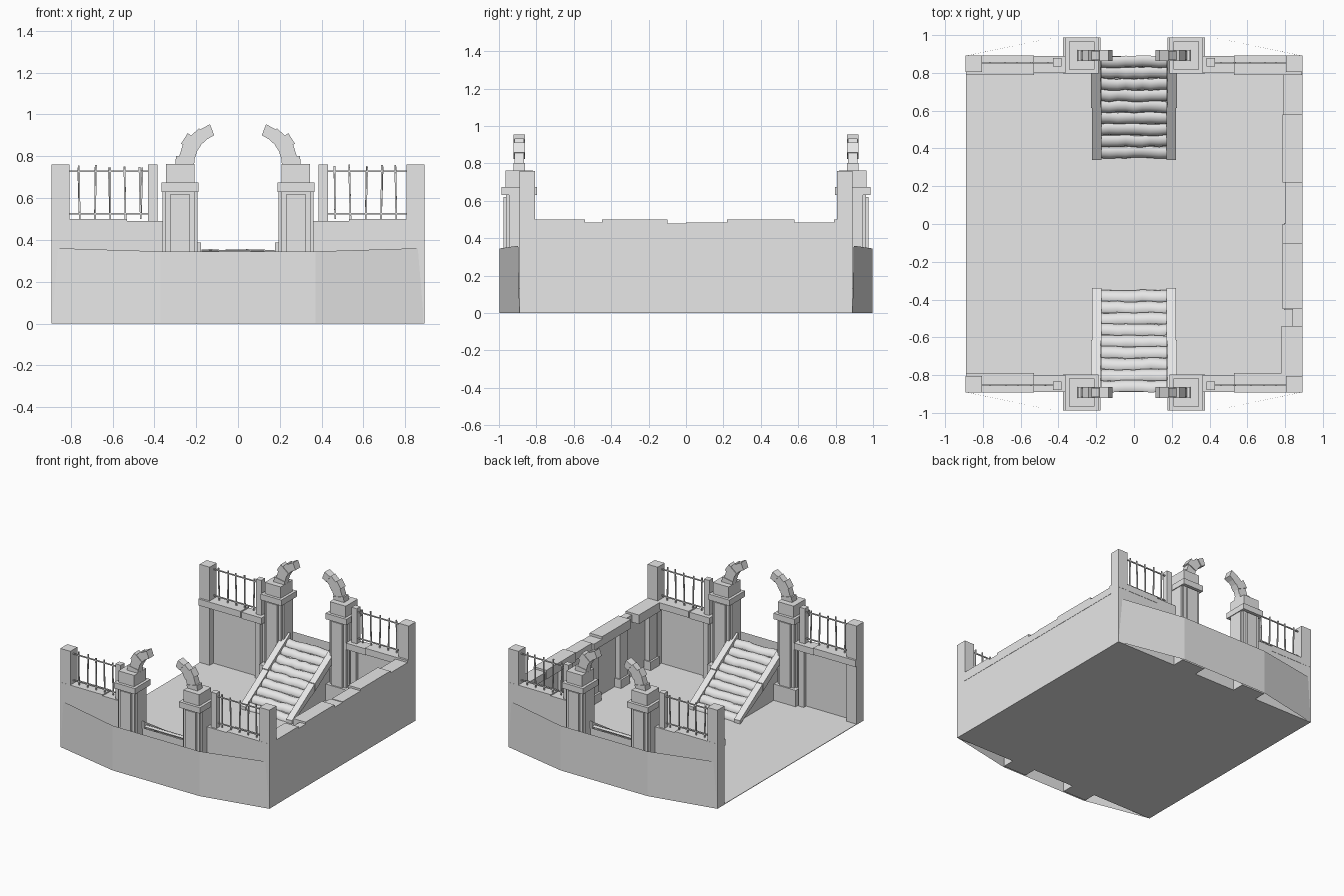
import bpy, bmesh, math, random
from mathutils import Vector

random.seed(4)
old = bpy.data.objects.get("Cube")
if old:
    bpy.data.objects.remove(old, do_unlink=True)

stone = bpy.data.materials.new("grey_stone")
stone.use_nodes = True
GREY = (0.8, 0.8, 0.8, 1)
stone.diffuse_color = GREY
stone.node_tree.nodes["Principled BSDF"].inputs["Base Color"].default_value = GREY


def finish(name, bm, smooth=False):
    mesh = bpy.data.meshes.new(name)
    bm.to_mesh(mesh)
    bm.free()
    mesh.materials.append(stone)
    for p in mesh.polygons:
        p.use_smooth = smooth
    ob = bpy.data.objects.new(name, mesh)
    bpy.context.collection.objects.link(ob)
    return ob


def add_box(bm, x, y, z):
    """Box from (low, high) pairs on each axis."""
    verts = bmesh.ops.create_cube(bm, size=1)["verts"]
    for v in verts:
        v.co = Vector([(a + b) / 2 + c * abs(b - a) for (a, b), c in zip((x, y, z), v.co)])
    return verts


def add_prism(bm, outline, place, low, high):
    """Extrude a 2D outline; place(u, v, w) gives the 3D point."""
    a = [bm.verts.new(place(u, v, low)) for u, v in outline]
    b = [bm.verts.new(place(u, v, high)) for u, v in outline]
    n = len(a)
    bm.faces.new(a)
    bm.faces.new(b[::-1])
    for i in range(n):
        bm.faces.new((a[i], b[i], b[(i + 1) % n], a[(i + 1) % n]))
    bmesh.ops.recalc_face_normals(bm, faces=bm.faces)


def span(s, a, b):
    return tuple(sorted((s * a, s * b)))


def around(c, h):
    return (c - h, c + h)


# Floor
bm = bmesh.new()
add_box(bm, (-0.89, 0.89), (-0.89, 0.89), (0, 0.004))
finish("floor", bm)

# Side wall with pilasters and broken coping
bm = bmesh.new()
add_box(bm, (0.85, 0.89), (-0.89, 0.89), (0, 0.46))
for y in (-0.76, -0.4, -0.05, 0.3, 0.7):
    add_box(bm, (0.81, 0.86), around(y, 0.045), (0, 0.44))
    add_box(bm, (0.795, 0.86), around(y, 0.055), (0, 0.07))
finish("side_wall", bm)
bm = bmesh.new()
coping = ((-0.81, -0.54, 0.78, 0.5), (-0.54, -0.45, 0.84, 0.485), (-0.45, -0.1, 0.785, 0.5),
          (-0.1, 0, 0.785, 0.48), (0, 0.22, 0.8, 0.485), (0.22, 0.58, 0.785, 0.5), (0.58, 0.81, 0.79, 0.485))
for y0, y1, x0, top in coping:
    add_box(bm, (x0, 0.892), (y0, y1), (0.43, top))
finish("side_coping", bm)


def build_end(s, label):
    """One gate end; s is the sign of y."""
    # Curved outer retaining sheet
    bm = bmesh.new()
    bottom = ((-0.89, 0.89), (-0.37, 0.998), (0.37, 0.998), (0.89, 0.89))
    top = ((-0.86, 0.897, 0.36), (-0.37, 0.998, 0.345), (0.37, 0.998, 0.345), (0.86, 0.897, 0.36))
    lo = [bm.verts.new((x, s * y, 0)) for x, y in bottom]
    hi = [bm.verts.new((x, s * y, z)) for x, y, z in top]
    for i in range(3):
        f = [lo[i], lo[i + 1], hi[i + 1], hi[i]]
        bm.faces.new(f if s < 0 else f[::-1])
    finish(label + "_retaining_sheet", bm)

    for m, side in ((-1, "right"), (1, "left")):
        tag = label + "_" + side + "_"
        # Wall panel, coping and posts
        bm = bmesh.new()
        add_box(bm, span(m, 0.34, 0.89), span(s, 0.85, 0.89), (0, 0.47))
        add_box(bm, span(m, 0.385, 0.43), span(s, 0.82, 0.86), (0, 0.45))
        finish(tag + "wall", bm)
        bm = bmesh.new()
        add_box(bm, span(m, 0.53, 0.89), span(s, 0.79, 0.892), (0.45, 0.5))
        add_box(bm, span(m, 0.36, 0.53), span(s, 0.8, 0.89), (0.44, 0.49))
        finish(tag + "coping", bm)
        bm = bmesh.new()
        add_box(bm, span(m, 0.806, 0.891), span(s, 0.806, 0.891), (0, 0.76))
        add_box(bm, span(m, 0.385, 0.43), span(s, 0.833, 0.878), (0.48, 0.76))
        finish(tag + "posts", bm)

        # Iron fence
        bm = bmesh.new()
        for z in (0.525, 0.728):
            add_box(bm, span(m, 0.42, 0.815), span(s, 0.85, 0.858), around(z, 0.004))
        for i in range(5):
            x = 0.465 + i * 0.073
            vs = add_box(bm, span(m, x - 0.004, x + 0.004), span(s, 0.85, 0.858),
                         (0.5, 0.745 + random.uniform(0, 0.015)))
            lean = random.uniform(-0.008, 0.008)
            for v in vs:
                if v.co.z > 0.6:
                    v.co.x += lean
        finish(tag + "fence", bm)

        # Gate pillar: plinth, cross-shaped shaft, cap and block
        bm = bmesh.new()
        cx, cy = m * 0.277, s * 0.892
        for hx, hy, z0, z1 in ((0.1, 0.095, 0, 0.13), (0.083, 0.055, 0.13, 0.63), (0.045, 0.085, 0.13, 0.62),
                               (0.07, 0.07, 0.13, 0.63), (0.089, 0.095, 0.63, 0.675), (0.068, 0.073, 0.675, 0.762)):
            add_box(bm, around(cx, hx), around(cy, hy), (z0, z1))
        finish(tag + "pillar", bm)

        # Broken arch stones
        bm = bmesh.new()
        steps = (180, 170, 155, 140, 126, 111)
        for i, outer in enumerate((0.24, 0.225, 0.235, 0.215, 0.207)):
            a, b = (math.radians(t) for t in steps[i:i + 2])
            ring = [(-0.06 + r * math.cos(t), 0.76 + r * math.sin(t))
                    for r, t in ((0.15, a), (outer, a), (outer, b), (0.15, b))]
            half = 0.03 if i % 2 == 0 else 0.025
            add_prism(bm, ring, lambda u, v, w: (-m * u, cy + w, v), -half, half)
        finish(tag + "arch", bm)

        # Stair rail in two boards
        bm = bmesh.new()
        for y0, y1, inner, lift in ((0.34, 0.62, 0.172, 0), (0.615, 0.89, 0.177, 0.006)):
            z0, z1 = ((y - 0.34) * 0.64 + 0.03 + lift for y in (y0, y1))
            low = [max(0, z - 0.06) for z in (z0, z1)]
            side = ((y0, low[0]), (y1, low[1]), (y1, z1), (y0, z0))
            add_prism(bm, side, lambda u, v, w: (m * w, s * u, v), inner, inner + 0.05)
        finish(tag + "stair_rail", bm)

    # Stair body
    bm = bmesh.new()
    add_prism(bm, ((0.36, 0), (0.89, 0), (0.89, 0.335)), lambda u, v, w: (w, s * u, v), -0.19, 0.19)
    finish(label + "_stair_body", bm)

    # Rounded, uneven planks following the slope
    bm = bmesh.new()
    cols, rows = 8, 4
    slope = math.atan(0.64)
    for k in range(9):
        yc = 0.377 + k * 0.06
        zc = (yc - 0.34) * 0.64
        grid = []
        for i in range(cols + 1):
            wob = random.uniform(-0.005, 0.005)
            line = []
            for j in range(rows + 1):
                t = math.pi * j / rows
                along, up = -0.036 * math.cos(t) + wob, 0.022 * math.sin(t) - 0.005
                y = yc + along * math.cos(slope) - up * math.sin(slope)
                z = zc + along * math.sin(slope) + up * math.cos(slope)
                line.append(bm.verts.new((-0.175 + 0.35 * i / cols, s * y, max(z, 0.002))))
            grid.append(line)
        for i in range(cols):
            for j in range(rows):
                f = [grid[i][j], grid[i + 1][j], grid[i + 1][j + 1], grid[i][j + 1]]
                bm.faces.new(f if s > 0 else f[::-1])
    bmesh.ops.recalc_face_normals(bm, faces=bm.faces)
    for f in bm.faces:
        f.normal_update()
    if sum(f.normal.z for f in bm.faces) < 0:
        bmesh.ops.reverse_faces(bm, faces=bm.faces)
    finish(label + "_stair_planks", bm, smooth=True)


build_end(-1, "front")
build_end(1, "back")
